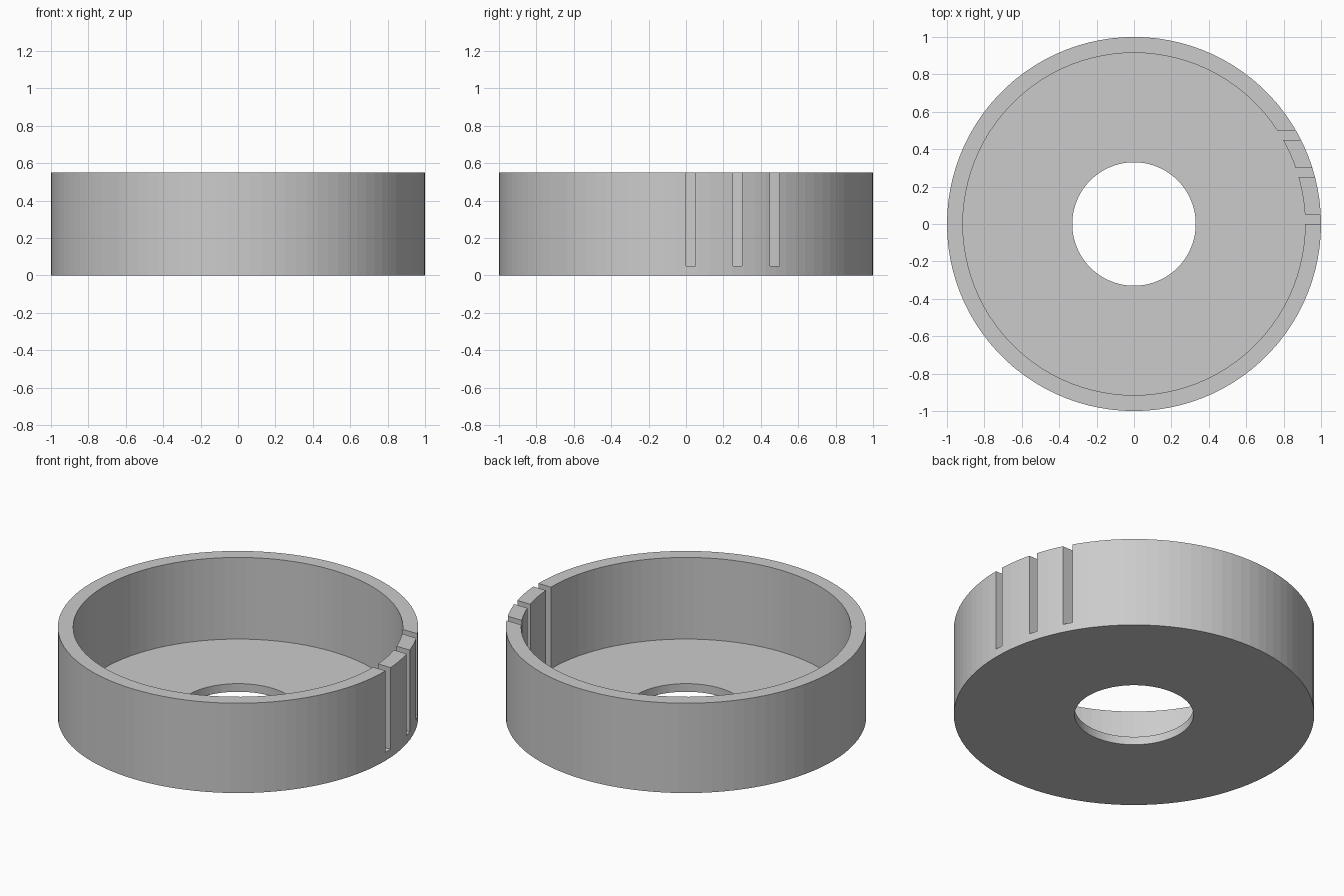
import bpy, bmesh
from math import pi

cube = bpy.data.objects.get("Cube")
if cube:
    bpy.data.objects.remove(cube, do_unlink=True)

OUTER, INNER, BORE = 1.0, 0.915, 0.33
HEIGHT, FLOOR = 0.55, 0.05
SLOT_WIDTH = 0.05
SEGMENTS = 100

grey = bpy.data.materials.new("plain grey")
grey.use_nodes = True
colour = (0.6, 0.6, 0.6, 1)
grey.diffuse_color = colour
grey.node_tree.nodes["Principled BSDF"].inputs["Base Color"].default_value = colour


def add_object(name, bm):
    bmesh.ops.recalc_face_normals(bm, faces=bm.faces)
    mesh = bpy.data.meshes.new(name)
    bm.to_mesh(mesh)
    bm.free()
    mesh.materials.append(grey)
    obj = bpy.data.objects.new(name, mesh)
    bpy.context.collection.objects.link(obj)
    return obj


# Round tray: closed wall-and-floor profile spun about the z axis
profile = [(BORE, 0), (OUTER, 0), (OUTER, HEIGHT),
           (INNER, HEIGHT), (INNER, FLOOR), (BORE, FLOOR)]
bm = bmesh.new()
verts = [bm.verts.new((r, 0, z)) for r, z in profile]
edges = [bm.edges.new((v, verts[i - 1])) for i, v in enumerate(verts)]
bmesh.ops.spin(bm, geom=verts + edges, cent=(0, 0, 0), axis=(0, 0, 1),
               angle=2 * pi, steps=SEGMENTS, use_merge=True)
bmesh.ops.remove_doubles(bm, verts=bm.verts, dist=0.0001)
tray = add_object("slotted_round_tray", bm)

# Three parallel slots through the left wall, down to the floor
cutters = []
for y in (0.0, 0.25, 0.45):
    bm = bmesh.new()
    bmesh.ops.create_cube(bm, size=1)
    for v in bm.verts:
        v.co = (1.1 if v.co.x > 0 else 0.7,
                y + SLOT_WIDTH if v.co.y > 0 else y,
                HEIGHT + 0.1 if v.co.z > 0 else FLOOR)
    cutter = add_object("slot_cutter", bm)
    cutter.hide_render = True
    cutters.append(cutter)
    cut = tray.modifiers.new("slot", 'BOOLEAN')
    cut.operation = 'DIFFERENCE'
    cut.solver = 'EXACT'
    cut.object = cutter

# Bake the cuts and discard the cutters
depsgraph = bpy.context.evaluated_depsgraph_get()
baked = bpy.data.meshes.new_from_object(tray.evaluated_get(depsgraph))
tray.modifiers.clear()
tray.data = baked
for cutter in cutters:
    bpy.data.objects.remove(cutter, do_unlink=True)
